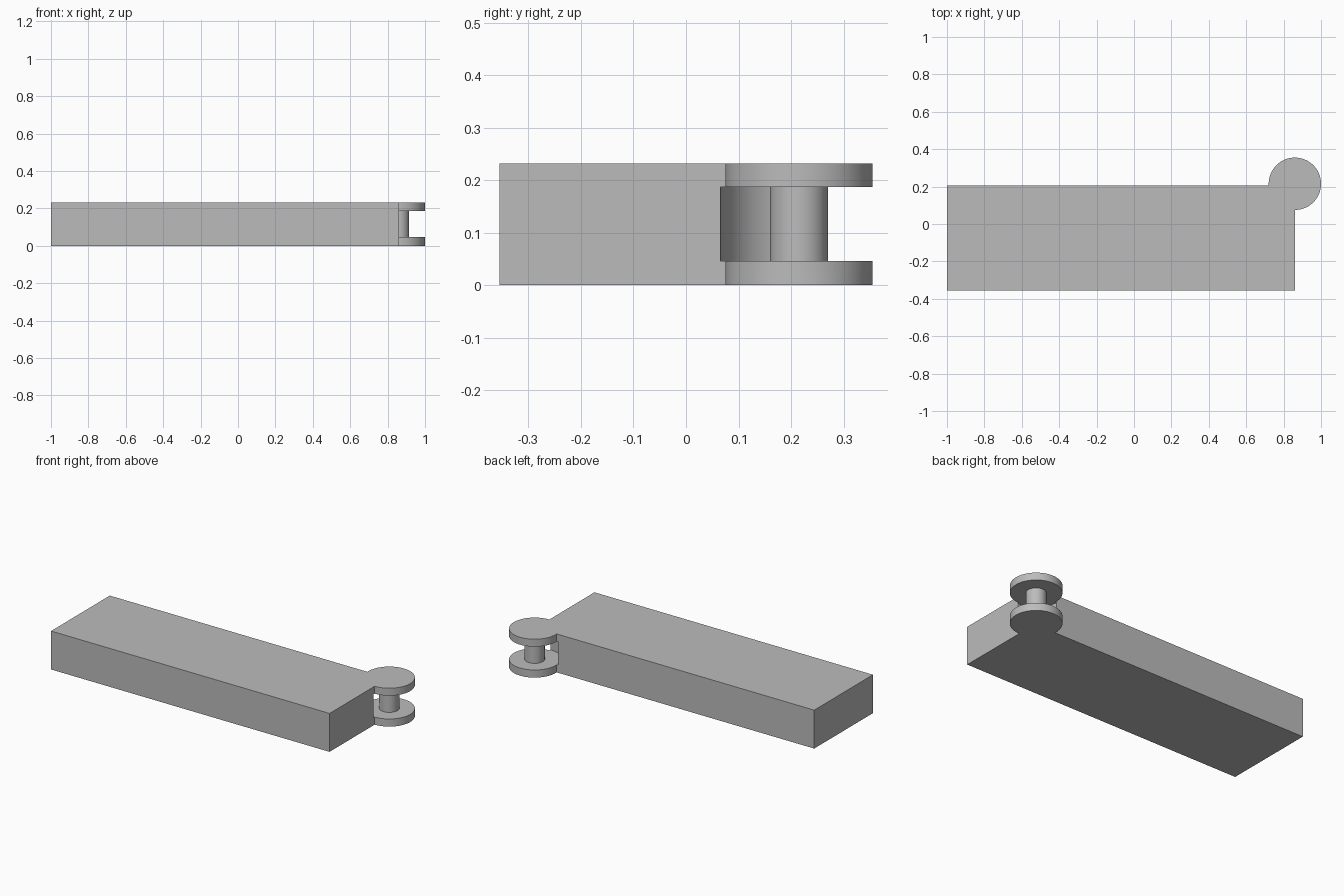
import bpy
import bmesh
from math import sin, cos, radians, asin, pi
from mathutils import Vector

cube = bpy.data.objects.get("Cube")
if cube:
    bpy.data.objects.remove(cube, do_unlink=True)

HEIGHT = 0.232
LEFT, RIGHT, FRONT, BACK = -1.0, 0.86, -0.355, 0.205
HUB = Vector((RIGHT, 0.215, 0))
DISC_R, PIN_R, NOTCH_R = 0.14, 0.055, 0.149
GAP_LOW, GAP_HIGH = 0.046, 0.187

grey = bpy.data.materials.new("plain grey")
grey.use_nodes = True
grey.diffuse_color = (0.5, 0.5, 0.5, 1)
grey.node_tree.nodes["Principled BSDF"].inputs["Base Color"].default_value = (0.5, 0.5, 0.5, 1)


def make_object(name, bm):
    bmesh.ops.recalc_face_normals(bm, faces=bm.faces)
    mesh = bpy.data.meshes.new(name)
    bm.to_mesh(mesh)
    bm.free()
    mesh.materials.append(grey)
    obj = bpy.data.objects.new(name, mesh)
    bpy.context.collection.objects.link(obj)
    return obj


# Block with a round knuckle on its back corner, extruded from one outline
start = -pi / 2
end = pi + asin((HUB.y - BACK) / DISC_R)
steps = 72
outline = [(LEFT, BACK), (LEFT, FRONT), (RIGHT, FRONT)]
for i in range(steps + 1):
    a = start + (end - start) * i / steps
    outline.append((HUB.x + DISC_R * cos(a), HUB.y + DISC_R * sin(a)))
bm = bmesh.new()
base = bm.faces.new([bm.verts.new((x, y, 0)) for x, y in outline])
top = bmesh.ops.extrude_face_region(bm, geom=[base])
bmesh.ops.translate(bm, vec=(0, 0, HEIGHT),
                    verts=[v for v in top["geom"] if isinstance(v, bmesh.types.BMVert)])
block = make_object("hinge_block", bm)

# Ring cutter: leaves two discs joined by a pin, and a curved notch in the block
bm = bmesh.new()
rings = []
segments = 96
for i in range(segments):
    a = 2 * pi * (i + 0.5) / segments
    rings.append([bm.verts.new((HUB.x + r * cos(a), HUB.y + r * sin(a), z))
                  for r, z in ((PIN_R, GAP_LOW), (NOTCH_R, GAP_LOW),
                               (NOTCH_R, GAP_HIGH), (PIN_R, GAP_HIGH))])
for i in range(segments):
    p, q = rings[i], rings[(i + 1) % segments]
    for j in range(4):
        k = (j + 1) % 4
        bm.faces.new((p[j], q[j], q[k], p[k]))
cutter = make_object("ring_cutter", bm)
cutter.hide_render = True

# Cut the gap and bake it into the block
cut = block.modifiers.new("gap", "BOOLEAN")
cut.operation = "DIFFERENCE"
cut.solver = "EXACT"
cut.object = cutter
for o in bpy.context.selected_objects:
    o.select_set(False)
block.select_set(True)
bpy.context.view_layer.objects.active = block
bpy.ops.object.modifier_apply(modifier=cut.name)
bpy.data.objects.remove(cutter, do_unlink=True)

# Smooth the round walls, keep the edges sharp
bpy.ops.object.shade_smooth_by_angle(angle=radians(30))
